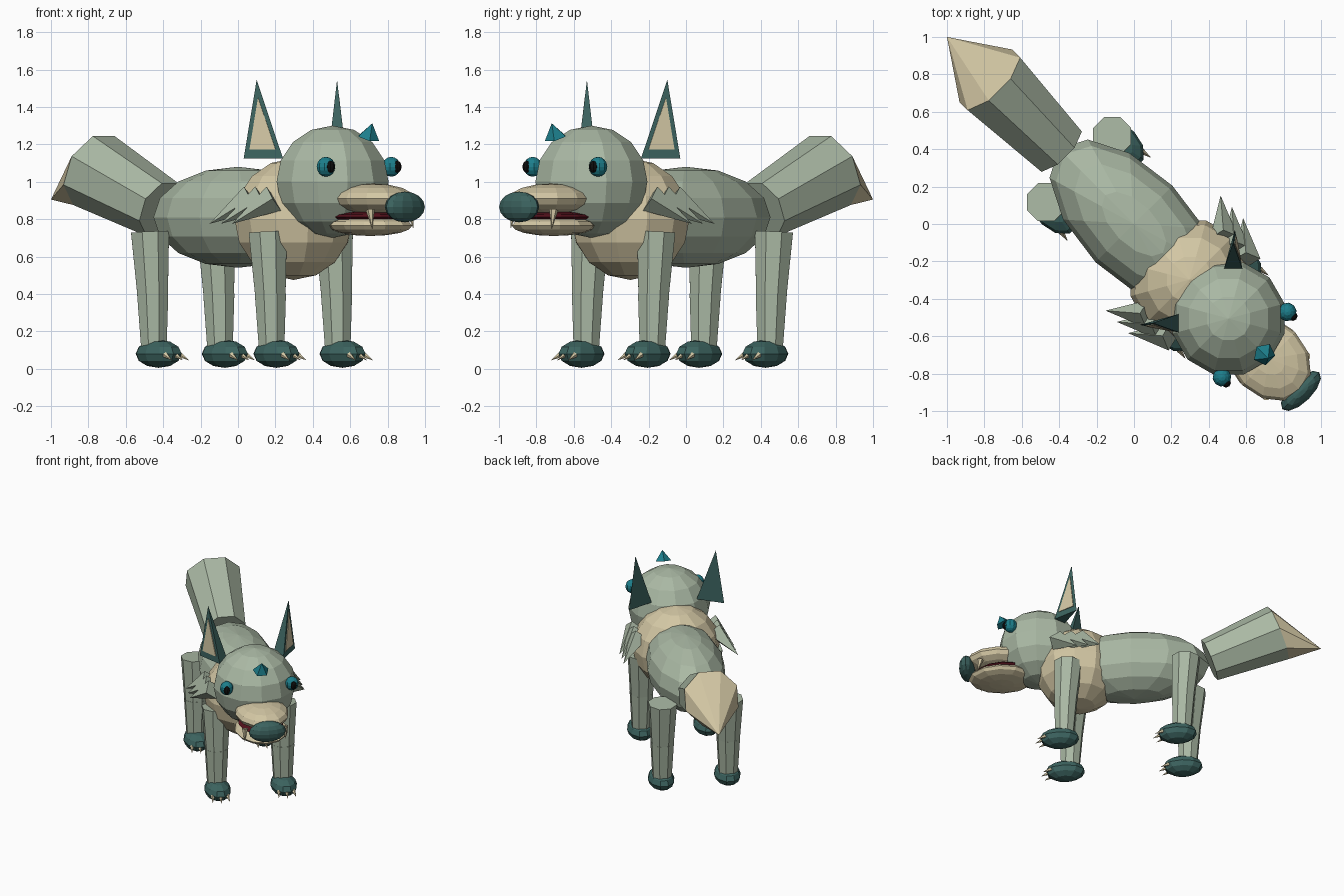
import bpy, bmesh
from math import radians, pi
from mathutils import Matrix, Vector

cube = bpy.data.objects.get("Cube")
if cube:
    bpy.data.objects.remove(cube)

# Local frame: x forward, y to the animal's left; the animal stands diagonally
TURN = Matrix.Rotation(radians(-45), 4, 'Z')


def material(name, rgb):
    m = bpy.data.materials.new(name)
    m.use_nodes = True
    m.diffuse_color = (*rgb, 1)
    m.node_tree.nodes["Principled BSDF"].inputs["Base Color"].default_value = (*rgb, 1)
    return m


SAGE = material("sage_green", (.40, .48, .37))
TAN = material("sand_tan", (.65, .57, .37))
DARK = material("dark_teal", (.045, .125, .115))
TEAL = material("bright_teal", (.012, .21, .26))
BLACK = material("black", (.004, .004, .004))
RED = material("mouth_red", (.09, .006, .012))


def finish(name, bm, *mats):
    bmesh.ops.recalc_face_normals(bm, faces=bm.faces)
    bm.transform(TURN)
    mesh = bpy.data.meshes.new(name)
    bm.to_mesh(mesh)
    bm.free()
    for m in mats:
        mesh.materials.append(m)
    ob = bpy.data.objects.new(name, mesh)
    bpy.context.collection.objects.link(ob)
    return ob


def ball(name, centre, size, mat, seg=12, rings=8):
    bm = bmesh.new()
    bmesh.ops.create_uvsphere(bm, u_segments=seg, v_segments=rings, radius=1,
                              matrix=Matrix.Translation(centre) @ Matrix.Diagonal((*size, 1)))
    return finish(name, bm, mat)


def cone(name, start, end, r1, r2, mat, sides=8, spin=0):
    a, b = Vector(start), Vector(end)
    rot = (b - a).to_track_quat('Z', 'Y').to_matrix().to_4x4()
    place = Matrix.Translation((a + b) / 2) @ rot @ Matrix.Rotation(spin, 4, 'Z')
    bm = bmesh.new()
    bmesh.ops.create_cone(bm, cap_ends=True, segments=sides, radius1=r1, radius2=r2,
                          depth=(b - a).length, matrix=place)
    bmesh.ops.remove_doubles(bm, verts=bm.verts, dist=.0001)
    return finish(name, bm, mat)


def solid(name, points, faces, mat):
    bm = bmesh.new()
    vs = [bm.verts.new(p) for p in points]
    for f in faces:
        bm.faces.new([vs[i] for i in f])
    return finish(name, bm, mat)


# Trunk and head
ball("body", (0, 0, .81), (.57, .29, .27), SAGE)
ball("chest", (.42, 0, .8), (.32, .33, .325), TAN)
ball("head", (.715, 0, 1.0), (.31, .31, .3), SAGE)

# Muzzle
ball("upper_muzzle", (1.02, 0, .91), (.25, .2, .08), TAN)
ball("lower_jaw", (1.0, 0, .765), (.25, .2, .055), TAN)
ball("mouth_lining", (.98, 0, .812), (.22, .17, .03), RED)
ball("nose", (1.262, 0, .865), (.06, .14, .082), DARK)

# Tail: tapered barrel with a drooping pointed end
near, far, tip = Vector((-.57, 0, .85)), Vector((-1.09, 0, 1.06)), Vector((-1.414, 0, .905))
bm = bmesh.new()
axis = (far - near).normalized()
up = axis.cross(Vector((0, 1, 0)))
up = up if up.z > 0 else -up
rings = []
for c, r in ((near, .165), (far, .215)):
    ring = []
    for i in range(8):
        d = Matrix.Rotation((i + .5) * pi / 4, 3, axis) @ up
        ring.append(bm.verts.new(c + d * r))
    rings.append(ring)
end = bm.verts.new(tip)
bm.faces.new(rings[0])
for i in range(8):
    j = (i + 1) % 8
    bm.faces.new((rings[0][i], rings[0][j], rings[1][j], rings[1][i]))
    bm.faces.new((rings[1][i], rings[1][j], end)).material_index = 1
finish("tail", bm, SAGE, TAN)

# Forehead crystal
cone("forehead_crystal", (.985, 0, 1.235), (1.015, 0, 1.312), .062, 0, TEAL, 5)

# Paired parts
for s, side in ((1, "left"), (-1, "right")):
    # Eyes
    ball(side + "_eye", (.912, .247 * s, 1.08), (.05, .05, .053), TEAL, 10, 8)
    ball(side + "_pupil", (.952, .252 * s, 1.08), (.022, .025, .032), BLACK, 8, 6)

    # Ear: three-sided spike with a thin tan panel on its front face
    a, b, c, t = (Vector((x, y * s, z)) for x, y, z in
                  ((.51, .17, 1.125), (.58, .24, 1.125), (.403, .36, 1.125), (.445, .304, 1.545)))
    solid(side + "_ear", (a, b, c, t), ((0, 1, 2), (0, 1, 3), (1, 2, 3), (2, 0, 3)), DARK)
    out = (c - b).cross(t - b).normalized()
    out = out if out.x > 0 else -out
    mid = (b + c + t) / 3
    panel = [mid + (v - mid) * .66 + out * h for h in (-.004, .005) for v in (b, c, t)]
    solid(side + "_inner_ear", panel,
          ((0, 1, 2), (3, 4, 5), (0, 1, 4, 3), (1, 2, 5, 4), (2, 0, 3, 5)), TAN)

    # Fang
    cone(side + "_fang", (1.15, .15 * s, .85), (1.17, .155 * s, .75), .025, 0, TAN, 6)

    # Shoulder tufts
    for k in range(3):
        x = .22 + .085 * k
        cone(f"{side}_shoulder_tuft_{k + 1}", (x + .17, .29 * s, .91), (x, .435 * s, .775),
             .075, 0, SAGE, 4)

    # Legs, paws and claws
    for pos, x in (("front", .475), ("hind", -.415)):
        y = .25 * s
        leg = f"{side}_{pos}"
        cone(leg + "_upper_leg", (x, y, .73), (x + .02, y, .39), .11, .088, SAGE, 8, pi / 8)
        cone(leg + "_lower_leg", (x + .02, y, .4), (x + .03, y, .08), .09, .072, SAGE, 8, pi / 8)
        ball(leg + "_paw", (x + .065, y, .08), (.15, .1, .075), DARK, 10, 6)
        for k in (-1, 0, 1):
            reach = x + .19 - .02 * abs(k)
            cone(f"{leg}_claw_{k + 2}", (reach, y + .055 * k, .075),
                 (reach + .06, y + .065 * k, .045), .016, 0, TAN, 5)
